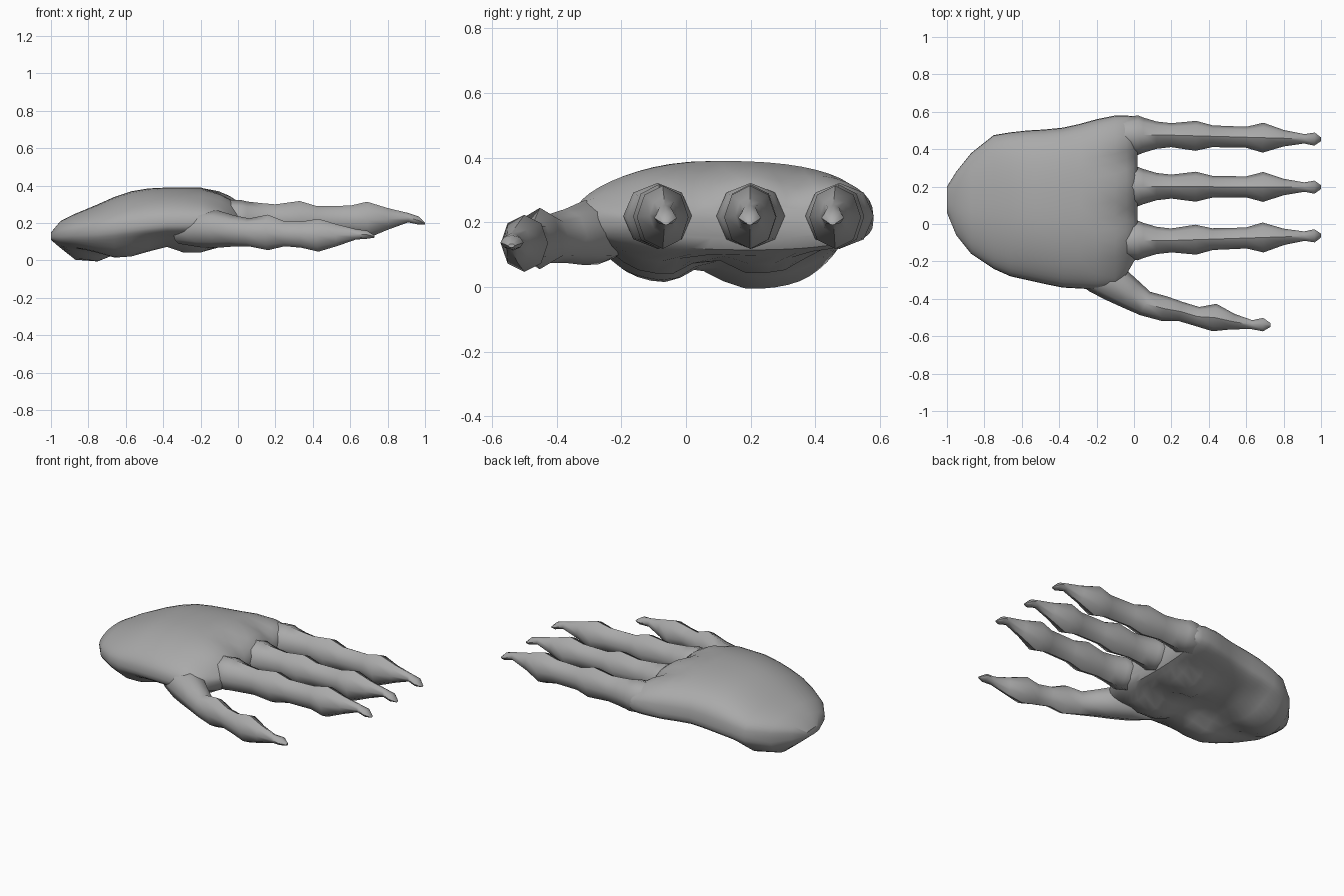
import bpy, bmesh, math
from mathutils import Vector

skin = bpy.data.materials.new("grey skin")
skin.diffuse_color = (0.40, 0.40, 0.40, 1)


def loft(name, rings, angle):
    """Skin a list of equal-length rings and cap both ends."""
    bm = bmesh.new()
    loops = [[bm.verts.new(p) for p in ring] for ring in rings]
    n = len(loops[0])
    for a, b in zip(loops, loops[1:]):
        for i in range(n):
            bm.faces.new((a[i], a[(i + 1) % n], b[(i + 1) % n], b[i]))
    bm.faces.new(loops[0])
    bm.faces.new(loops[-1])
    bmesh.ops.recalc_face_normals(bm, faces=bm.faces)
    me = bpy.data.meshes.new(name)
    bm.to_mesh(me)
    bm.free()
    ob = bpy.data.objects.new(name, me)
    bpy.context.collection.objects.link(ob)
    me.materials.append(skin)
    bpy.context.view_layer.objects.active = ob
    ob.select_set(True)
    bpy.ops.object.shade_smooth_by_angle(angle=math.radians(angle))
    ob.select_set(False)


def power(v, p):
    return math.copysign(abs(v) ** p, v)


# Palm: x, y min, y max, z bottom, z middle, z top
sections = [
    (-1.00, 0.06, 0.20, 0.11, 0.13, 0.15),
    (-0.95, -0.06, 0.28, 0.08, 0.14, 0.21),
    (-0.87, -0.16, 0.38, 0.06, 0.15, 0.25),
    (-0.75, -0.24, 0.475, 0.06, 0.16, 0.30),
    (-0.66, -0.28, 0.49, 0.07, 0.17, 0.34),
    (-0.57, -0.30, 0.50, 0.08, 0.18, 0.37),
    (-0.48, -0.32, 0.505, 0.09, 0.19, 0.385),
    (-0.38, -0.34, 0.515, 0.10, 0.20, 0.39),
    (-0.29, -0.345, 0.535, 0.10, 0.20, 0.39),
    (-0.20, -0.35, 0.56, 0.10, 0.20, 0.39),
    (-0.10, -0.34, 0.58, 0.10, 0.21, 0.37),
    (-0.04, -0.27, 0.58, 0.10, 0.21, 0.345),
    (0.00, -0.20, 0.575, 0.115, 0.21, 0.315),
    (0.02, -0.17, 0.56, 0.15, 0.21, 0.275),
]
# Underside pads: x, y, radius x, radius y, depth
pads = [(-0.79, 0.27, 0.16, 0.19, 0.07), (-0.60, -0.12, 0.17, 0.14, 0.07),
        (-0.24, -0.10, 0.15, 0.13, 0.068), (-0.22, 0.24, 0.14, 0.13, 0.06)]
finger_y = (0.475, 0.20, -0.088)
N = 48
palm = []
for x, y0, y1, zb, zm, zt in sections:
    ring = []
    for i in range(N):
        a = 2 * math.pi * i / N
        u = power(math.cos(a), 0.85)
        s = power(math.sin(a), 0.68 if u > 0 else 0.8)   # fuller outer side
        y = (y0 + y1) / 2 + u * (y1 - y0) / 2
        if s > 0:
            z = zm + (zt - zm) * s * (1 - 0.22 * min(u, 0) ** 2)
            # shallow valleys between the knuckles
            near = min(abs(y - f) for f in finger_y)
            z -= 0.04 * s * min(near / 0.13, 1) ** 2 * max(0, min(1, (x + 0.2) / 0.2))
        else:
            z = zm + (zm - zb) * s
            for px, py, rx, ry, d in pads:
                r2 = ((x - px) / rx) ** 2 + ((y - py) / ry) ** 2
                z += d * s * math.exp(-r2 ** 2)
        ring.append((x, y, z))
    palm.append(ring)
loft("palm", palm, 35)


def digit(name, stations):
    """Eight-sided digit through stations (x, y, z, half width, half height)."""
    pts = [Vector(s[:3]) for s in stations]
    rings = []
    for i, (x, y, z, w, h) in enumerate(stations):
        d = pts[min(i + 1, len(pts) - 1)] - pts[max(i - 1, 0)]
        side = Vector((-d.y, d.x, 0)).normalized()
        rings.append([pts[i] + side * w * math.cos(k * math.pi / 4)
                      + Vector((0, 0, h * math.sin(k * math.pi / 4))) for k in range(8)])
    loft(name, rings, 47)


# Three long fingers: x, z, half width, half height, with a drooping claw
finger = [(-0.16, 0.22, 0.05, 0.07), (-0.04, 0.222, 0.095, 0.10),
          (0.02, 0.22, 0.106, 0.102), (0.05, 0.218, 0.094, 0.097),
          (0.12, 0.215, 0.073, 0.092),
          (0.20, 0.215, 0.064, 0.085), (0.33, 0.218, 0.080, 0.100),
          (0.42, 0.215, 0.058, 0.076), (0.60, 0.215, 0.056, 0.078),
          (0.69, 0.216, 0.080, 0.098), (0.80, 0.222, 0.044, 0.058),
          (0.91, 0.229, 0.025, 0.025), (0.965, 0.214, 0.035, 0.022),
          (1.00, 0.197, 0.010, 0.005)]
tips = (0.453, 0.197, -0.062)
for label, yb, yt in zip(("outer", "middle", "inner"), finger_y, tips):
    digit(label + "_finger",
          [(x, yb + (yt - yb) * max(0, x - 0.2) / 0.8, z, w, h) for x, z, w, h in finger])

# Thumb, splayed out and lower
digit("thumb", [
    (-0.32, -0.22, 0.17, 0.07, 0.08), (-0.20, -0.272, 0.17, 0.096, 0.10),
    (-0.11, -0.315, 0.168, 0.10, 0.10),
    (-0.02, -0.375, 0.158, 0.083, 0.083), (0.06, -0.425, 0.15, 0.068, 0.075),
    (0.16, -0.452, 0.15, 0.067, 0.095), (0.25, -0.468, 0.142, 0.052, 0.066),
    (0.34, -0.495, 0.138, 0.052, 0.070), (0.43, -0.50, 0.135, 0.074, 0.088),
    (0.53, -0.522, 0.135, 0.042, 0.058), (0.63, -0.538, 0.140, 0.024, 0.028),
    (0.69, -0.538, 0.138, 0.036, 0.022), (0.73, -0.54, 0.128, 0.010, 0.006)])
